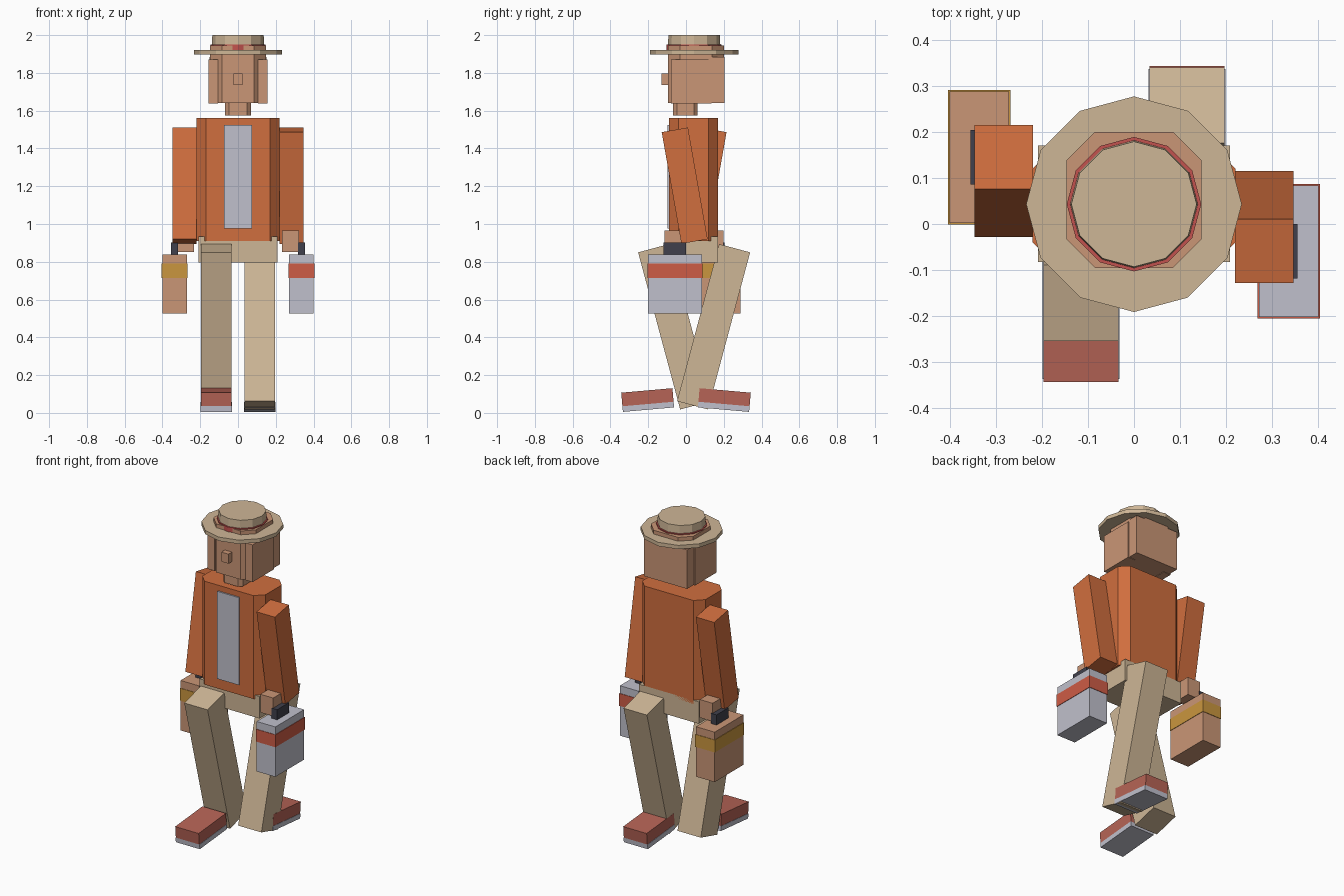
import bpy, bmesh, math

cube = bpy.data.objects.get("Cube")
if cube:
    bpy.data.objects.remove(cube, do_unlink=True)


def material(name, r, g, b):
    lin = [((c / 255 + 0.055) / 1.055) ** 2.4 for c in (r, g, b)] + [1]
    m = bpy.data.materials.new(name)
    m.use_nodes = True
    m.diffuse_color = lin
    m.node_tree.nodes["Principled BSDF"].inputs["Base Color"].default_value = lin
    return m


ORANGE = material("orange_jacket", 208, 110, 62)
SKIN = material("skin", 202, 150, 118)
TAN = material("tan_cloth", 206, 182, 150)
SILVER = material("silver", 192, 192, 204)
RED = material("red_stripe", 206, 92, 70)
SHOE = material("shoe_red", 182, 100, 86)
GOLD = material("gold_stripe", 202, 150, 62)
DARK = material("dark_handle", 64, 64, 76)
BAND = material("hat_band_red", 194, 82, 78)


def finish(name, bm, mat, loc=(0, 0, 0), tilt=0):
    bmesh.ops.recalc_face_normals(bm, faces=bm.faces)
    mesh = bpy.data.meshes.new(name)
    bm.to_mesh(mesh)
    bm.free()
    mesh.materials.append(mat)
    ob = bpy.data.objects.new(name, mesh)
    ob.location = loc
    ob.rotation_euler.x = math.radians(tilt)
    bpy.context.collection.objects.link(ob)
    return ob


def block(name, mat, center, size, tilt=0, chamfer=0):
    """Box, optionally with its upright corners cut off."""
    hx, hy, hz = (s / 2 for s in size)
    c = chamfer
    if c:
        outline = [(hx - c, -hy), (hx, -hy + c), (hx, hy - c), (hx - c, hy),
                   (-hx + c, hy), (-hx, hy - c), (-hx, -hy + c), (-hx + c, -hy)]
    else:
        outline = [(hx, -hy), (hx, hy), (-hx, hy), (-hx, -hy)]
    bm = bmesh.new()
    rings = [[bm.verts.new((x, y, z)) for x, y in outline] for z in (-hz, hz)]
    for ring in rings:
        bm.faces.new(ring)
    n = len(outline)
    for i in range(n):
        j = (i + 1) % n
        bm.faces.new((rings[0][i], rings[0][j], rings[1][j], rings[1][i]))
    return finish(name, bm, mat, center, tilt)


def span(name, mat, x, y, z, chamfer=0):
    """Box given by its limits on each axis."""
    lims = (x, y, z)
    return block(name, mat, [(a + b) / 2 for a, b in lims],
                 [b - a for a, b in lims], 0, chamfer)


def disc(name, mat, r_low, r_top, z0, z1):
    """Twelve-sided hat section."""
    bm = bmesh.new()
    bmesh.ops.create_cone(bm, cap_ends=True, segments=12, radius1=r_low,
                          radius2=r_top, depth=z1 - z0)
    return finish(name, bm, mat, (0, MID, (z0 + z1) / 2))


MID = 0.043  # the body sits slightly behind the origin

# Torso, shirt front and hips
span("torso", ORANGE, (-0.22, 0.22), (-0.09, 0.17), (0.91, 1.56), 0.05)
span("shirt_panel", SILVER, (-0.075, 0.075), (-0.099, -0.089), (0.975, 1.525))
span("hips", TAN, (-0.208, 0.208), (-0.083, 0.17), (0.795, 0.933))

# Head
span("neck", SKIN, (-0.068, 0.068), (-0.068, 0.062), (1.575, 1.65), 0.02)
span("head", SKIN, (-0.147, 0.147), (-0.095, 0.2), (1.64, 1.945), 0.062)
span("back_of_head", SKIN, (-0.15, 0.15), (0.12, 0.203), (1.64, 1.885))
span("nose", SKIN, (-0.025, 0.025), (-0.13, -0.09), (1.737, 1.797))
for side, s in (("left", 1), ("right", -1)):
    block(side + "_cheek", SKIN, (s * 0.132, 0.028, 1.754), (0.05, 0.215, 0.234))

# Hat
disc("hat_brim", TAN, 0.234, 0.234, 1.897, 1.921)
disc("hat_band", BAND, 0.146, 0.146, 1.915, 1.951)
disc("hat_crown", TAN, 0.14, 0.136, 1.92, 2.0)

# Limbs and luggage: the right side swings opposite to the left
for side, s, case_mat, stripe_mat in (("left", 1, SILVER, RED),
                                      ("right", -1, SKIN, GOLD)):
    def part(name, mat, x, y, z, size, tilt=0):
        block(side + name, mat, (s * x, MID + s * y, z), size, s * tilt)

    part("_arm", ORANGE, 0.2825, -0.05, 1.203, (0.127, 0.141, 0.6), 10)
    part("_hand", SKIN, 0.279, -0.106, 0.909, (0.09, 0.1, 0.114))
    part("_case_handle", DARK, 0.336, -0.102, 0.868, (0.038, 0.118, 0.07))
    part("_case", case_mat, 0.336, -0.102, 0.682, (0.13, 0.286, 0.314))
    part("_case_stripe", stripe_mat, 0.336, -0.102, 0.752, (0.136, 0.292, 0.078))
    part("_leg", TAN, 0.115, 0.103, 0.456, (0.162, 0.17, 0.861), -15)

    # Shoe and sole share one tilted frame
    a = math.radians(-5 * s)
    for name, mat, up, height, width in (("_shoe", SHOE, 0.015, 0.072, 0.163),
                                         ("_sole", SILVER, -0.036, 0.03, 0.167)):
        block(side + name, mat,
              (s * 0.115, s * 0.203 - up * math.sin(a), 0.068 + up * math.cos(a)),
              (width, 0.272, height), -5 * s)
